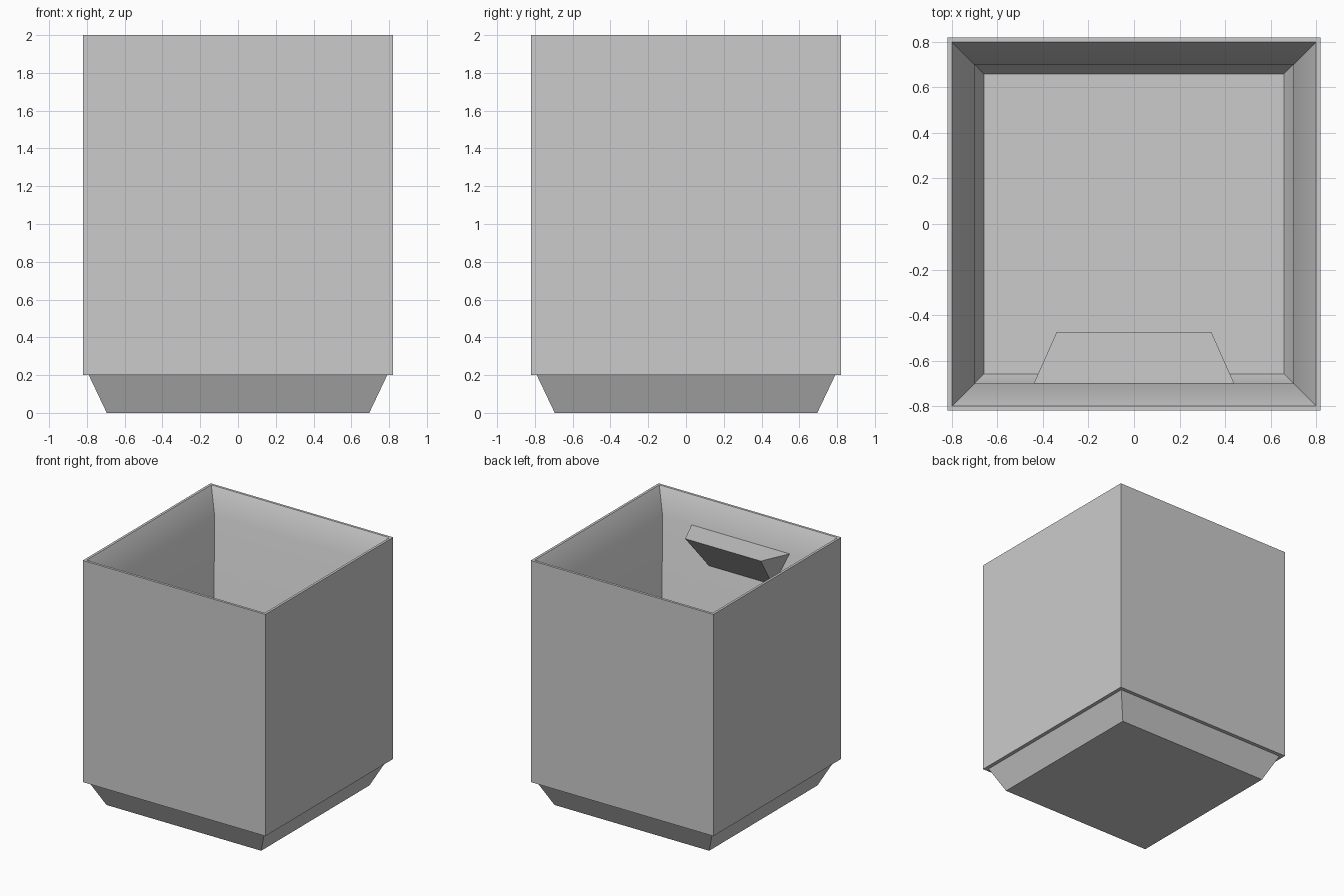
import bpy, bmesh, math

if "Cube" in bpy.data.objects:
    bpy.data.objects.remove(bpy.data.objects["Cube"], do_unlink=True)

# Single plain grey
grey = bpy.data.materials.new("plain_grey")
grey.use_nodes = True
COLOUR = (0.6, 0.6, 0.6, 1)
grey.diffuse_color = COLOUR
grey.node_tree.nodes["Principled BSDF"].inputs["Base Color"].default_value = COLOUR


def loft(name, rings):
    """Join matching rings of points with side faces and cap both ends."""
    bm = bmesh.new()
    loops = [[bm.verts.new(p) for p in ring] for ring in rings]
    for low, high in zip(loops, loops[1:]):
        for i in range(len(low)):
            j = (i + 1) % len(low)
            bm.faces.new((low[i], low[j], high[j], high[i]))
    bm.faces.new(loops[0][::-1])
    bm.faces.new(loops[-1])
    bmesh.ops.recalc_face_normals(bm, faces=bm.faces)
    mesh = bpy.data.meshes.new(name)
    bm.to_mesh(mesh)
    bm.free()
    mesh.materials.append(grey)
    obj = bpy.data.objects.new(name, mesh)
    bpy.context.collection.objects.link(obj)
    bpy.ops.object.select_all(action="DESELECT")
    obj.select_set(True)
    bpy.context.view_layer.objects.active = obj
    bpy.ops.object.shade_smooth_by_angle(angle=math.radians(40))
    return obj


def square(r, z):
    return [(-r, -r, z), (r, -r, z), (r, r, z), (-r, r, z)]


# Open stacking bin: tapered foot, straight outside, flared lip, inner floor
profile = [
    (0.695, 0), (0.79, 0.2),        # foot
    (0.82, 0.2), (0.82, 2),         # outer wall
    (0.80, 2), (0.70, 1.81),        # flared lip
    (0.75, 0.2), (0.66, 0.04),      # inner wall and floor edge
]
loft("bin_body", [square(r, z) for r, z in profile])

# Label ledge inside the front wall: flat top, underside sloping to the wall
ledge_top = [(-0.44, -0.70, 1.81), (0.44, -0.70, 1.81),
             (0.34, -0.475, 1.81), (-0.34, -0.475, 1.81)]
ledge_bottom = [(-0.30, -0.72, 1.52), (0.30, -0.72, 1.52),
                (0.285, -0.70, 1.52), (-0.285, -0.70, 1.52)]
loft("label_ledge", [ledge_bottom, ledge_top])
